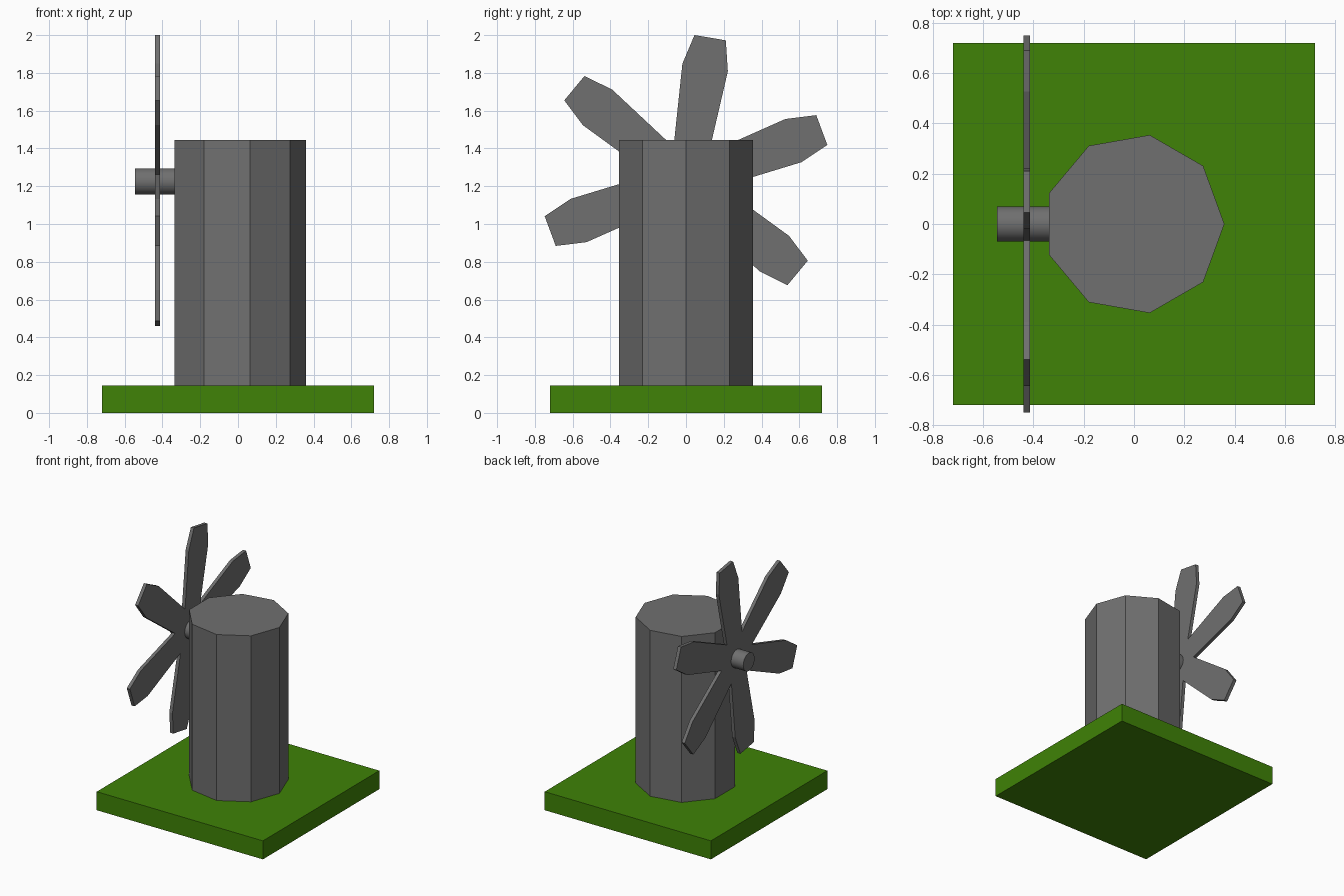
import bpy, bmesh, math

if "Cube" in bpy.data.objects:
    bpy.data.objects.remove(bpy.data.objects["Cube"])


def material(name, rgb):
    mat = bpy.data.materials.new(name)
    mat.diffuse_color = (*rgb, 1)
    mat.use_nodes = True
    mat.node_tree.nodes["Principled BSDF"].inputs["Base Color"].default_value = mat.diffuse_color
    return mat


grass = material("grass", (0.05, 0.225, 0.002))
stone = material("dark_grey", (0.16, 0.16, 0.16))


def prism(name, outline, to3d, lo, hi, mat):
    """Extrude a closed 2D outline from lo to hi; to3d maps (a, b, depth) to xyz."""
    bm = bmesh.new()
    face = bm.faces.new([bm.verts.new(to3d(a, b, lo)) for a, b in outline])
    cap = bmesh.ops.extrude_face_region(bm, geom=[face])["geom"]
    start, end = to3d(0, 0, lo), to3d(0, 0, hi)
    offset = [e - s for s, e in zip(start, end)]
    moved = [v for v in cap if isinstance(v, bmesh.types.BMVert)]
    bmesh.ops.translate(bm, verts=moved, vec=offset)
    bmesh.ops.recalc_face_normals(bm, faces=bm.faces)
    mesh = bpy.data.meshes.new(name)
    bm.to_mesh(mesh)
    bm.free()
    mesh.materials.append(mat)
    obj = bpy.data.objects.new(name, mesh)
    bpy.context.collection.objects.link(obj)
    return obj


def ring(sides, r):
    return [(r * math.cos(2 * math.pi * i / sides), r * math.sin(2 * math.pi * i / sides))
            for i in range(sides)]


def upright(a, b, d):
    return (a, b, d)


# Grass base
prism("base", [(-.72, -.72), (.72, -.72), (.72, .72), (-.72, .72)], upright, 0, 0.145, grass)

# Nine-sided tower
prism("tower", ring(9, 0.359), upright, 0.145, 1.445, stone)

# Rotor: six blades joined in one star outline, (across, along) per blade
blade = [(-.122, .607), (-.084, .767), (.084, .767), (.122, .607), (.095, .164)]
star = []
for i in range(6):
    t = math.radians(9.6 + 60 * i)
    star += [(v * math.cos(t) + u * math.sin(t), u * math.cos(t) - v * math.sin(t))
             for v, u in blade]
prism("rotor", star, lambda a, b, d: (d, a, 1.23 + b), -0.44, -0.413, stone)

# Hub shaft running through the rotor into the tower
hub = prism("hub", ring(32, 0.07), lambda a, b, d: (d, a, 1.225 + b), -0.545, -0.3, stone)
bpy.context.view_layer.objects.active = hub
hub.select_set(True)
bpy.ops.object.shade_smooth_by_angle(angle=math.radians(30))
